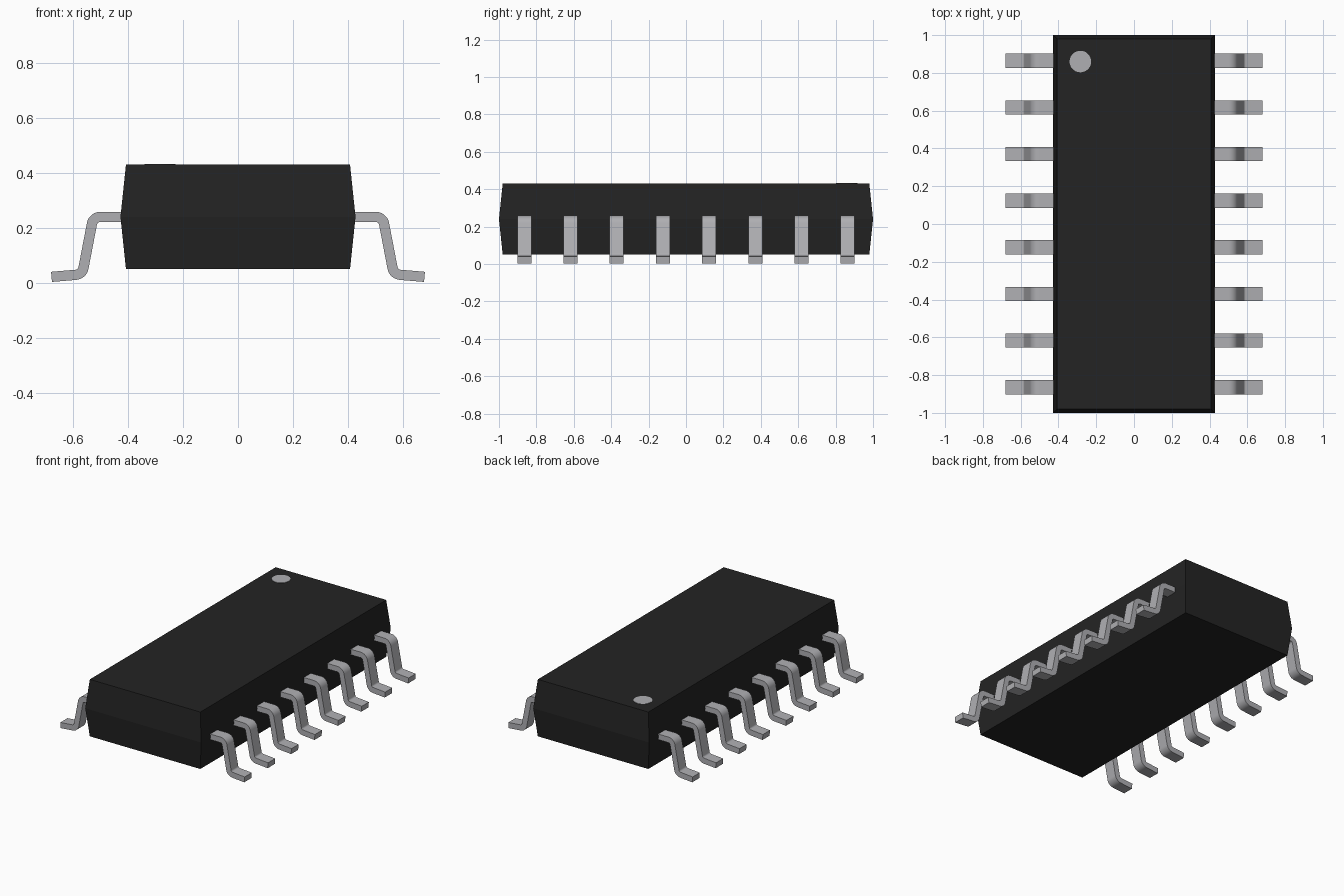
import bpy, bmesh, math
from mathutils import Vector

if "Cube" in bpy.data.objects:
    bpy.data.objects.remove(bpy.data.objects["Cube"])


def material(name, rgb):
    m = bpy.data.materials.new(name)
    m.diffuse_color = (*rgb, 1)
    m.use_nodes = True
    m.node_tree.nodes["Principled BSDF"].inputs["Base Color"].default_value = m.diffuse_color
    return m


BLACK = material("black plastic", (0.017, 0.017, 0.017))
METAL = material("grey metal", (0.43, 0.43, 0.45))


def make_object(name, bm, mat):
    bmesh.ops.recalc_face_normals(bm, faces=bm.faces)
    me = bpy.data.meshes.new(name)
    bm.to_mesh(me)
    bm.free()
    me.materials.append(mat)
    ob = bpy.data.objects.new(name, me)
    bpy.context.collection.objects.link(ob)
    return ob


def smooth(ob):
    bpy.ops.object.select_all(action='DESELECT')
    ob.select_set(True)
    bpy.context.view_layer.objects.active = ob
    bpy.ops.object.shade_smooth_by_angle(angle=math.radians(30))


# Body: three rectangles stacked, widest at the parting line
bm = bmesh.new()
rings = []
for hx, hy, z in [(0.408, 0.98, 0.05), (0.428, 1.0, 0.24), (0.408, 0.98, 0.43)]:
    rings.append([bm.verts.new((sx * hx, sy * hy, z))
                  for sx, sy in [(-1, -1), (1, -1), (1, 1), (-1, 1)]])
for a, b in zip(rings, rings[1:]):
    for i in range(4):
        j = (i + 1) % 4
        bm.faces.new((a[i], a[j], b[j], b[i]))
bm.faces.new(rings[0][::-1])
bm.faces.new(rings[-1])
make_object("body", bm, BLACK)

# Pin one marker: thin disc on the top
bm = bmesh.new()
bmesh.ops.create_cone(bm, cap_ends=True, segments=48, radius1=0.057,
                      radius2=0.057, depth=0.006)
bmesh.ops.translate(bm, verts=bm.verts, vec=(-0.284, 0.86, 0.429))
smooth(make_object("pin_one_marker", bm, METAL))


# Lead centre line with rounded bends, returned as (point, normal) pairs
def lead_path(corners, radius, steps=8):
    pts = [Vector(c) for c in corners]
    perp = lambda d: Vector((-d.y, d.x))
    out = [(pts[0], perp((pts[1] - pts[0]).normalized()))]
    for p, c, n in zip(pts, pts[1:], pts[2:]):
        d1, d2 = (c - p).normalized(), (n - c).normalized()
        turn = math.atan2(d1.x * d2.y - d1.y * d2.x, d1.dot(d2))
        side = math.copysign(1, turn)
        start = c - d1 * radius * math.tan(abs(turn) / 2)
        centre = start + perp(d1) * side * radius
        a0 = math.atan2(d1.y, d1.x)
        for k in range(steps + 1):
            a = a0 + turn * k / steps
            nor = Vector((-math.sin(a), math.cos(a)))
            out.append((centre - nor * side * radius, nor))
    out.append((pts[-1], perp((pts[-1] - pts[-2]).normalized())))
    return out


PATH = lead_path([(0.40, 0.24), (0.527, 0.24), (0.567, 0.031), (0.679, 0.0215)], 0.031)
HALF_T, HALF_W = 0.0185, 0.0375


def make_lead(name, side, y):
    bm = bmesh.new()
    rings = []
    for p, n in PATH:
        a, b = p + n * HALF_T, p - n * HALF_T
        rings.append([bm.verts.new((side * q.x, y + w, q.y)) for q, w in
                      [(a, -HALF_W), (a, HALF_W), (b, HALF_W), (b, -HALF_W)]])
    for r, s in zip(rings, rings[1:]):
        for i in range(4):
            j = (i + 1) % 4
            bm.faces.new((r[i], r[j], s[j], s[i]))
    bm.faces.new(rings[0])
    bm.faces.new(rings[-1])
    smooth(make_object(name, bm, METAL))


# Eight leads along each long side
for label, side in [("left", -1), ("right", 1)]:
    for i in range(8):
        make_lead(f"{label}_lead_{i + 1}", side, (i - 3.5) * 0.247)
